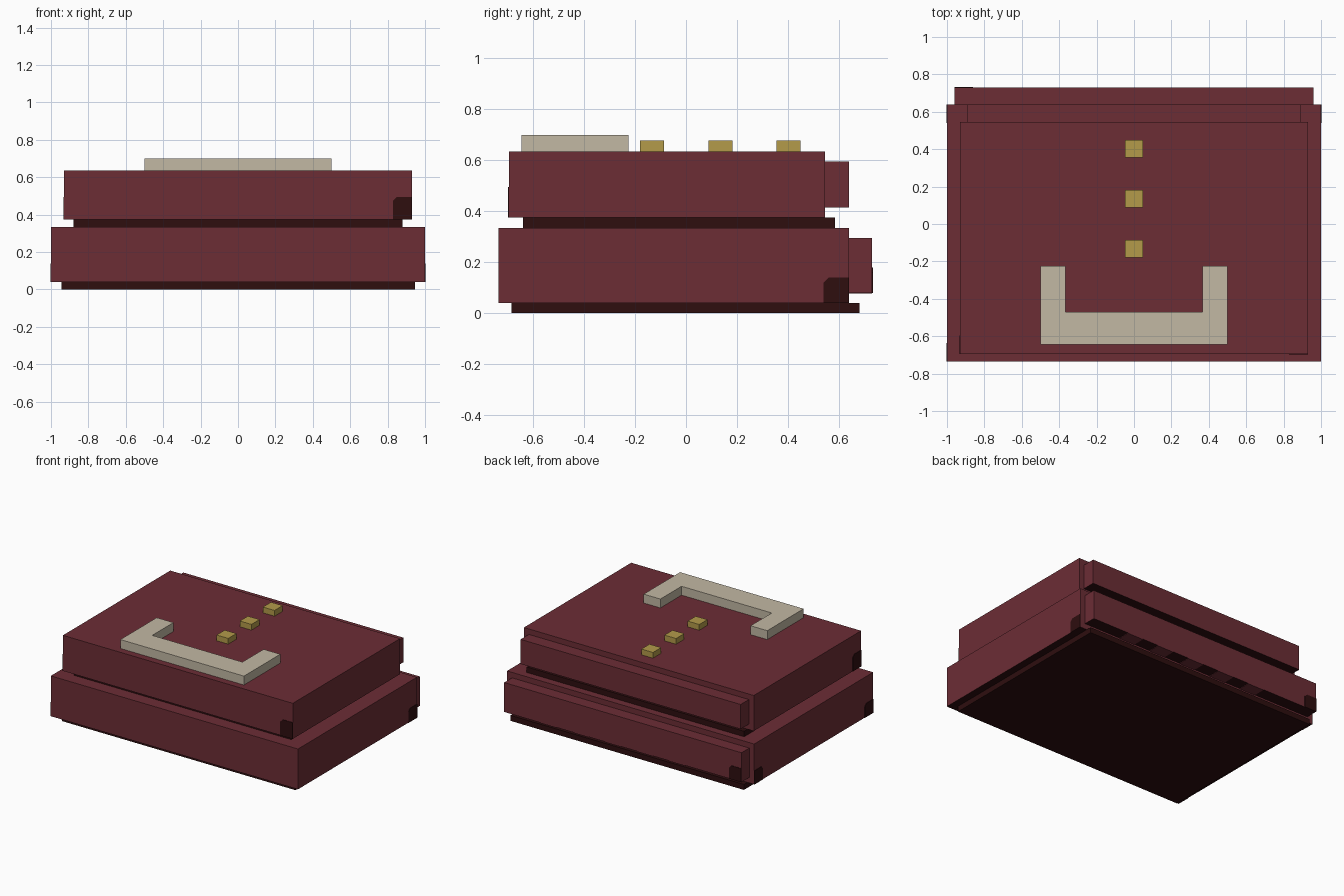
import bpy, bmesh

if "Cube" in bpy.data.objects:
    bpy.data.objects.remove(bpy.data.objects["Cube"])


def material(name, rgb):
    m = bpy.data.materials.new(name)
    lin = [(c / 255 / 12.92) if c < 11 else ((c / 255 + 0.055) / 1.055) ** 2.4 for c in rgb]
    m.diffuse_color = (*lin, 1)
    m.use_nodes = True
    m.node_tree.nodes["Principled BSDF"].inputs["Base Color"].default_value = m.diffuse_color
    return m


RED = material("maroon", (108, 45, 53))
DARK = material("dark_brown", (46, 14, 15))
CREAM = material("cream", (194, 184, 164))
GOLD = material("gold", (179, 155, 74))


def finish(name, bm, mats, dark_bottom=False):
    bmesh.ops.recalc_face_normals(bm, faces=bm.faces[:])
    if dark_bottom:
        for f in bm.faces:
            f.material_index = 1 if f.normal.z < -0.9 else 0
    me = bpy.data.meshes.new(name)
    bm.to_mesh(me)
    bm.free()
    for m in mats:
        me.materials.append(m)
    ob = bpy.data.objects.new(name, me)
    bpy.context.collection.objects.link(ob)
    return ob


def prism(name, pts, offset, mats, dark_bottom=False):
    """Extrude a flat outline of 3D points along an offset."""
    bm = bmesh.new()
    face = bm.faces.new([bm.verts.new(p) for p in pts])
    ext = bmesh.ops.extrude_face_region(bm, geom=[face], use_keep_orig=True)
    bmesh.ops.translate(bm, vec=offset,
                        verts=[v for v in ext["geom"] if isinstance(v, bmesh.types.BMVert)])
    return finish(name, bm, mats, dark_bottom)


def box(name, x, y, z, mats, dark_bottom=False):
    pts = [(x[0], y[0], z[0]), (x[1], y[0], z[0]), (x[1], y[1], z[0]), (x[0], y[1], z[0])]
    return prism(name, pts, (0, 0, z[1] - z[0]), mats, dark_bottom)


def corner_mark(name, axis, plane, end, inward, z, h=0.1):
    """Thin dark plate at the lower corner of a side face."""
    t = 0.003
    out = t if plane > 0 else -t
    prof = [(0, 0), (0.1, 0), (0.1, h - 0.02), (0.08, h), (0, h)]
    if axis == "x":
        pts = [(plane, end + inward * a, z + b) for a, b in prof]
        off = (out, 0, 0)
    else:
        pts = [(end + inward * a, plane, z + b) for a, b in prof]
        off = (0, out, 0)
    prism(name, pts, off, [DARK])


# Two stacked tiers: recessed base, main body, back panel
tiers = [
    ("lower", 0.0, (0.945, -0.685, 0.68), (1.0, -0.735, 0.64, 0.335), (0.96, 0.73, 0.08, 0.295)),
    ("upper", 0.335, (0.88, -0.64, 0.585), (0.93, -0.695, 0.545, 0.635), (0.89, 0.64, 0.415, 0.595)),
]
for name, z0, (bx, by0, by1), (mx, my0, my1, mz), (px, py, pz0, pz1) in tiers:
    box(name + "_base", (-bx, bx), (by0, by1), (z0, z0 + 0.04), [DARK])
    box(name + "_body", (-mx, mx), (my0, my1), (z0 + 0.04, mz), [RED, DARK], True)
    box(name + "_back_panel", (-px, px), (my1, py), (pz0, pz1), [RED, DARK], True)

# Dark corner marks on the sides
corner_mark("upper_front_mark", "y", -0.695, 0.93, -1, 0.375, 0.12)
corner_mark("upper_left_mark", "x", -0.93, -0.695, 1, 0.375, 0.12)
corner_mark("lower_left_front_mark", "x", -1.0, -0.735, 1, 0.04)
corner_mark("lower_left_back_mark", "x", -1.0, 0.64, -1, 0.04)
corner_mark("lower_right_mark", "x", 1.0, 0.64, -1, 0.04)
corner_mark("panel_mark", "y", 0.73, -0.96, 1, 0.08)

# Maroon stripes under the lower back panel
for i in range(5):
    x = 0.6 - 0.26 * i
    box(f"panel_stripe_{i}", (x - 0.065, x + 0.065), (0.64, 0.73), (0.077, 0.08), [RED])

# U-shaped raised trim on the top
half = [(0.5, -0.645), (0.5, -0.225), (0.365, -0.225), (0.365, -0.47)]
outline = half + [(-x, y) for x, y in reversed(half)]
prism("top_trim", [(x, y, 0.635) for x, y in outline], (0, 0, 0.065), [CREAM])

# Row of gold studs
for i, y in enumerate((-0.133, 0.135, 0.402)):
    box(f"stud_{i}", (-0.047, 0.047), (y - 0.047, y + 0.047), (0.635, 0.677), [GOLD])
